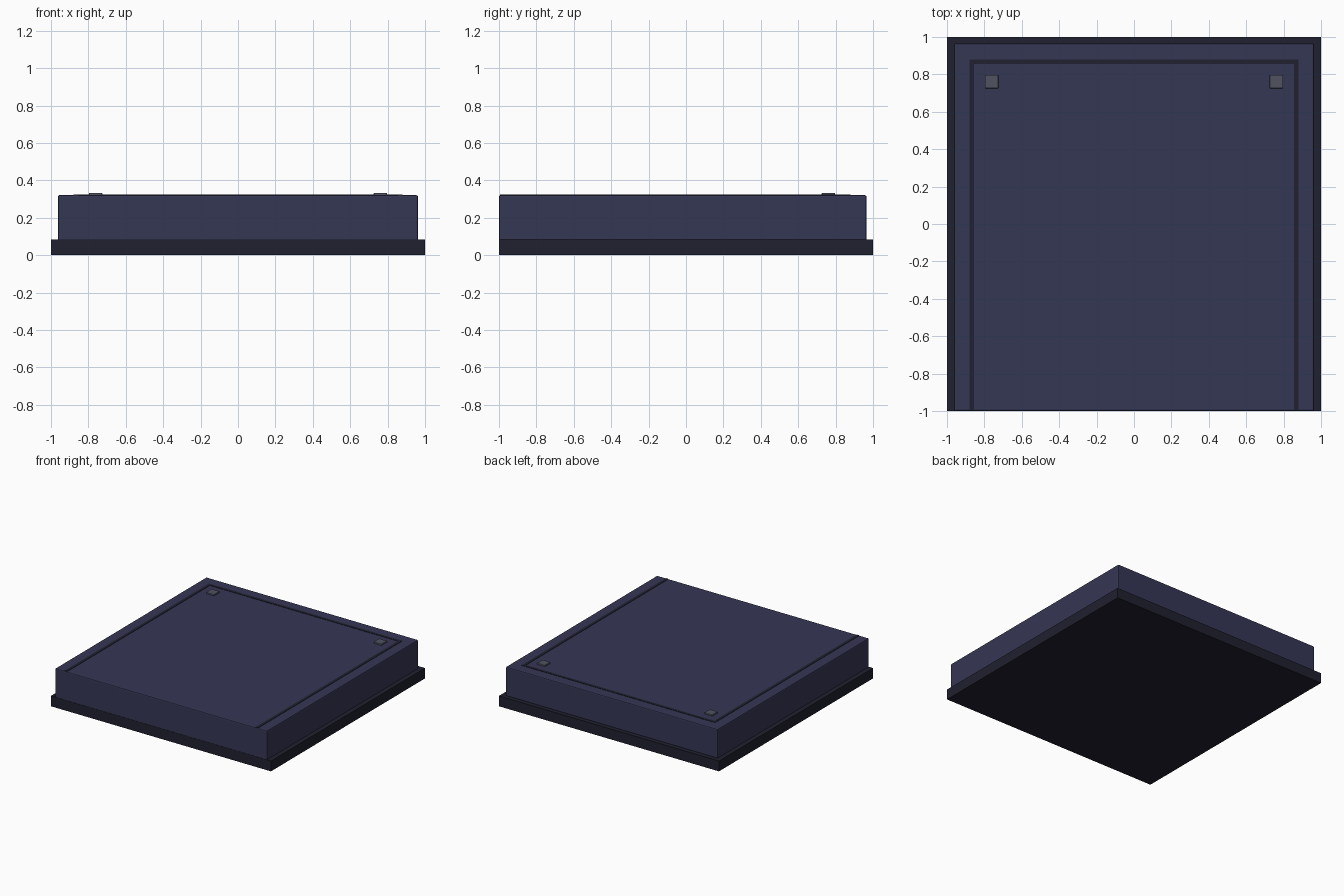
import bpy

if "Cube" in bpy.data.objects:
    bpy.data.objects.remove(bpy.data.objects["Cube"])


def material(name, color):
    m = bpy.data.materials.new(name)
    m.diffuse_color = (*color, 1)
    m.use_nodes = True
    m.node_tree.nodes["Principled BSDF"].inputs["Base Color"].default_value = m.diffuse_color
    return m


navy = material("navy", (0.036, 0.038, 0.09))
dark = material("dark", (0.014, 0.015, 0.028))
grey = material("grey", (0.08, 0.085, 0.12))


def box(name, low, high, mat, bevel=0.0):
    """Box between two corners, with an optional small chamfer."""
    bpy.ops.mesh.primitive_cube_add(
        size=1, location=[(a + b) / 2 for a, b in zip(low, high)])
    ob = bpy.context.object
    ob.name = name
    ob.scale = [b - a for a, b in zip(low, high)]
    bpy.ops.object.transform_apply(location=False, rotation=False, scale=True)
    ob.data.materials.append(mat)
    if bevel:
        mod = ob.modifiers.new("Bevel", 'BEVEL')
        mod.width = bevel
        mod.segments = 2
    return ob


# Base plate, and the slab standing flush with its front edge
box("base_plate", (-1, -1, 0), (1, 1, 0.085), dark)
box("slab", (-0.963, -1, 0.08), (0.963, 0.965, 0.321), navy, 0.008)

# Thin raised trim along the back and both sides
outer, inner, z0, z1 = 0.879, 0.856, 0.31, 0.3235
box("back_trim", (-outer, inner, z0), (outer, outer, z1), dark)

for side, s in (("left", -1), ("right", 1)):
    x0, x1 = sorted((s * inner, s * outer))
    box(f"{side}_trim", (x0, -0.995, z0), (x1, inner, z1), dark)
    # Small corner stud
    x0, x1 = sorted((s * 0.725, s * 0.797))
    box(f"{side}_stud", (x0, 0.725, z0), (x1, 0.797, 0.333), grey, 0.004)
